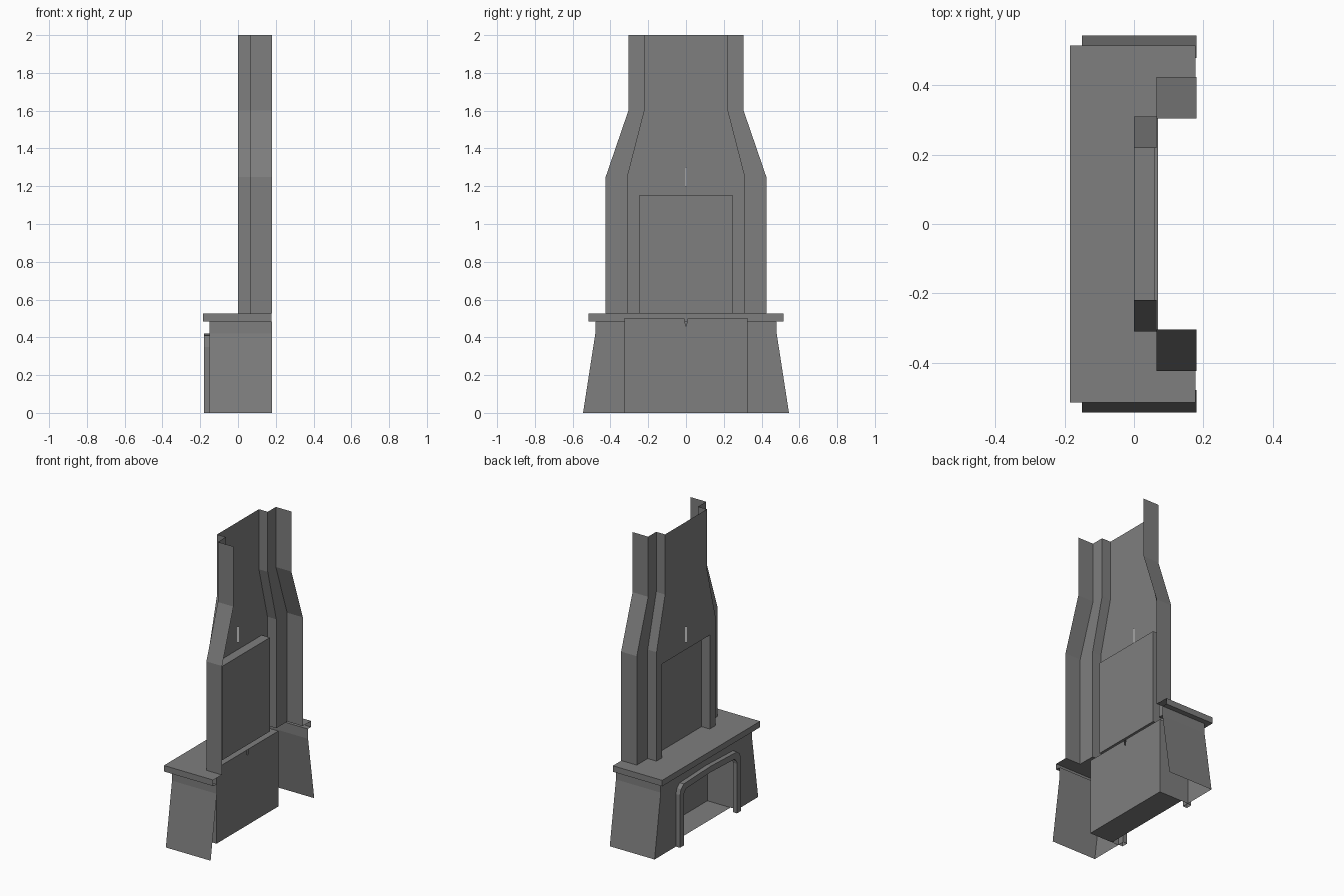
import bpy, bmesh

if "Cube" in bpy.data.objects:
    bpy.data.objects.remove(bpy.data.objects["Cube"])

# Dark grey for every part
stone = bpy.data.materials.new("dark_stone")
stone.diffuse_color = (0.21, 0.21, 0.21, 1)
stone.use_nodes = True
stone.node_tree.nodes["Principled BSDF"].inputs["Base Color"].default_value = stone.diffuse_color


def half_part(name, faces):
    """Build planar faces for the +y half, mirror them across y, weld the seam."""
    bm = bmesh.new()
    for f in faces:
        bm.faces.new([bm.verts.new(p) for p in f])
        bm.faces.new([bm.verts.new((x, -y, z)) for x, y, z in reversed(f)])
    bmesh.ops.remove_doubles(bm, verts=bm.verts, dist=0.0005)
    bmesh.ops.recalc_face_normals(bm, faces=bm.faces)
    me = bpy.data.meshes.new(name)
    bm.to_mesh(me)
    bm.free()
    me.materials.append(stone)
    ob = bpy.data.objects.new(name, me)
    bpy.context.collection.objects.link(ob)
    return ob


def at_x(x, pts):
    return [(x, y, z) for y, z in pts]


def at_z(z, pts):
    return [(x, y, z) for x, y in pts]


def strip(a, b):
    """Quads joining two point rows."""
    return [[a[i], a[i + 1], b[i + 1], b[i]] for i in range(len(a) - 1)]


FRONT, BACK, SHELF_BACK = -0.15, 0.18, 0.178
# Half arches from the ground up to the centre line
outer = [(0.32, 0), (0.32, 0.35), (0.31, 0.385), (0.28, 0.41), (0, 0.42)]
inner = [(0.28, 0), (0.28, 0.33), (0.275, 0.35), (0.255, 0.37), (0, 0.38)]

# Flared base: front wall with the arched opening, and side walls
flare = [(0.545, 0), (0.48, 0.42), (0.48, 0.485)]
base = [at_x(FRONT, flare + [(0, 0.485)] + inner[::-1])]
base += strip(at_x(FRONT, flare), at_x(BACK, flare))
half_part("base", base)

# Raised arched frame around the opening
rows = [at_x(FRONT, outer), at_x(-0.18, outer), at_x(-0.18, inner), at_x(FRONT, inner)]
frame = []
for a, b in zip(rows, rows[1:]):
    frame += strip(a, b)
half_part("opening_frame", frame)

# Firebox, with a shorter floor and a small notch in the top of its back wall
box = [(0.325, 0), (0.325, 0.502), (0, 0.502)]
firebox = strip(at_x(FRONT, box), at_x(0.07, box))
firebox.append(at_z(0, [(-0.1, 0), (-0.1, 0.325), (0.07, 0.325), (0.07, 0)]))
firebox.append(at_x(0.07, [(0, 0)] + box[:2] + [(0.01, 0.502), (0, 0.455)]))
half_part("firebox", firebox)

# Mantel shelf: top follows the chimney footprint, underside is the overhang
rim = [(-0.185, 0), (-0.185, 0.515), (SHELF_BACK, 0.515)]
under = [(FRONT, 0), (FRONT, 0.48), (SHELF_BACK, 0.48)]
foot = [(SHELF_BACK, 0.425), (0.065, 0.425), (0.065, 0.31), (0, 0.31),
        (0, 0.25), (0.06, 0.25), (0.06, 0)]
shelf = [at_z(0.525, rim + foot)]
shelf += strip(at_z(0.525, rim), at_z(0.485, rim))
shelf += strip(at_z(0.485, rim), at_z(0.485, under))
half_part("mantel_shelf", shelf)

# Stepped chimney breast, tapering to the top and open at the back
levels = [(0.525, 0.425, 0.31), (1.25, 0.425, 0.31), (1.6, 0.305, 0.22), (2.0, 0.305, 0.22)]
chimney = []
for (z0, o0, i0), (z1, o1, i1) in zip(levels, levels[1:]):
    low = at_z(z0, [(BACK, o0), (0.065, o0), (0.065, i0), (0, i0)])
    high = at_z(z1, [(BACK, o1), (0.065, o1), (0.065, i1), (0, i1)])
    chimney += strip(low, high)

# Chimney front with the panel opening and a narrow slit above it
panel = [(0.25, 0.525), (0.25, 1.15), (0, 1.15)]
slit = [(0, 1.2), (0.003, 1.2), (0.003, 1.3), (0, 1.3)]
edge = [(i, z) for z, o, i in reversed(levels)]
chimney.append(at_x(0, panel + slit + [(0, 2.0)] + edge))
half_part("chimney_breast", chimney)

# Recessed panel in the chimney front
recess = strip(at_x(0, panel), at_x(0.06, panel))
recess.append(at_x(0.06, panel + [(0, 0.525)]))
half_part("recessed_panel", recess)
